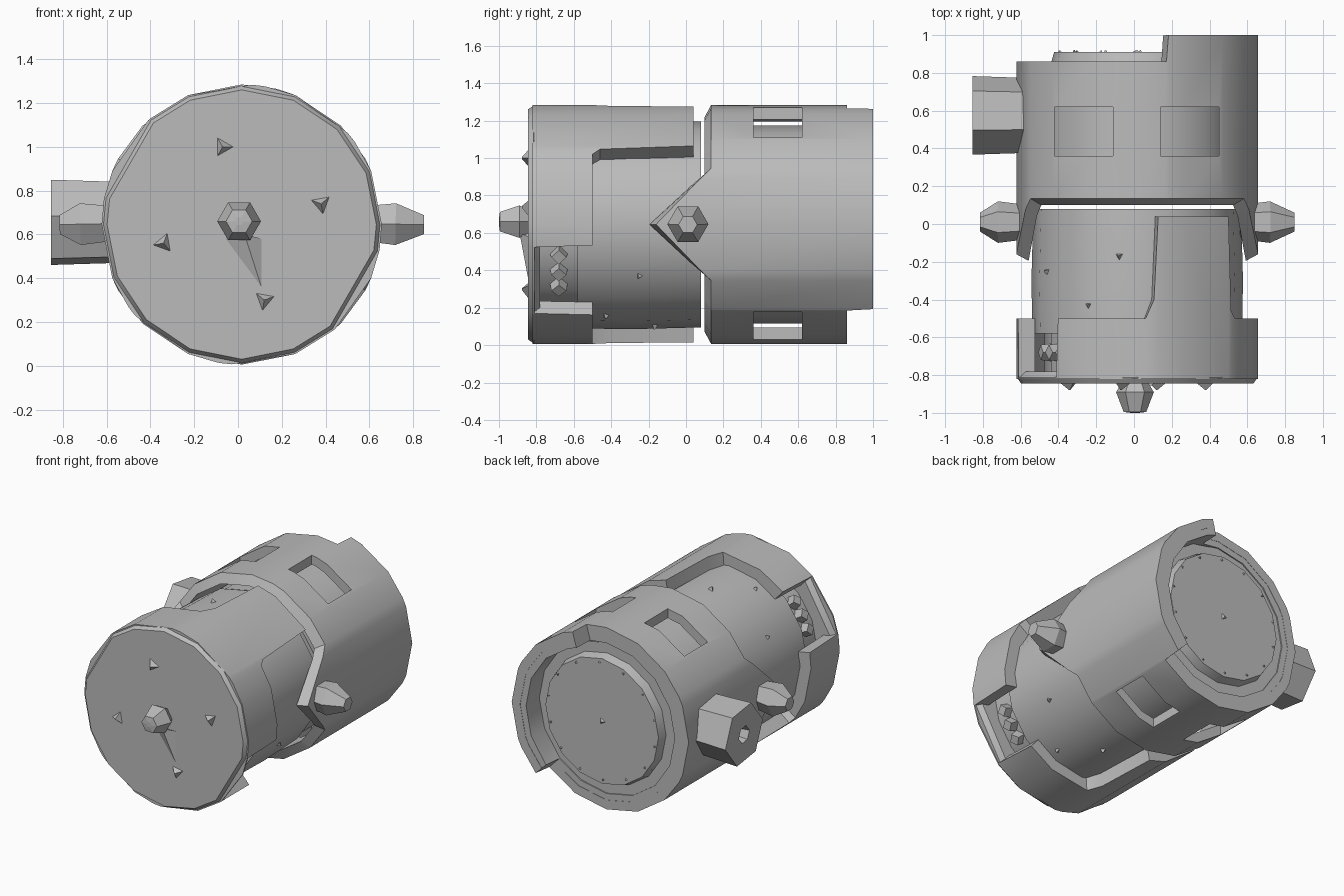
import bpy, bmesh, math
from mathutils import Vector

if "Cube" in bpy.data.objects:
    bpy.data.objects.remove(bpy.data.objects["Cube"], do_unlink=True)

CX, CZ, R = 0.017, 0.645, 0.64      # barrel axis and outer radius
BASE = [22.5 * i for i in range(16)]

grey = bpy.data.materials.new("plain_grey")
grey.use_nodes = True
grey.diffuse_color = (0.5, 0.5, 0.5, 1)
grey.node_tree.nodes["Principled BSDF"].inputs["Base Color"].default_value = (0.5, 0.5, 0.5, 1)


def finish(name, bm, smooth=True):
    bmesh.ops.recalc_face_normals(bm, faces=bm.faces)
    mesh = bpy.data.meshes.new(name)
    bm.to_mesh(mesh)
    bm.free()
    mesh.materials.append(grey)
    ob = bpy.data.objects.new(name, mesh)
    bpy.context.collection.objects.link(ob)
    if smooth:
        bpy.ops.object.select_all(action='DESELECT')
        ob.select_set(True)
        bpy.context.view_layer.objects.active = ob
        bpy.ops.object.shade_smooth_by_angle(angle=math.radians(30))
    return ob


def radial(r, deg, y):
    a = math.radians(deg)
    return Vector((CX + r * math.cos(a), y, CZ + r * math.sin(a)))


def turned(name, profile, angles, origin, axis, smooth=False):
    """Solid of (radius, distance) rings around an axis."""
    bm = bmesh.new()
    rot = Vector(axis).to_track_quat('Z', 'Y')
    rings = []
    for r, t in profile:
        ring = []
        for d in angles:
            a = math.radians(d)
            p = Vector((r * math.cos(a), r * math.sin(a), t))
            ring.append(bm.verts.new(Vector(origin) + rot @ p))
        rings.append(ring)
    n = len(angles)
    for lo, hi in zip(rings, rings[1:]):
        for i in range(n):
            j = (i + 1) % n
            bm.faces.new((lo[i], lo[j], hi[j], hi[i]))
    bm.faces.new(rings[0])
    bm.faces.new(rings[-1])
    return finish(name, bm, smooth)


def barrel(name, profile, angles=BASE):
    """Solid of (radius, y) rings around the barrel axis."""
    bm = bmesh.new()
    rings = [[bm.verts.new(radial(r, d, y)) for d in angles] for r, y in profile]
    n = len(angles)
    for lo, hi in zip(rings, rings[1:]):
        for i in range(n):
            j = (i + 1) % n
            bm.faces.new((lo[i], lo[j], hi[j], hi[i]))
    bm.faces.new(rings[0])
    bm.faces.new(rings[-1])
    return finish(name, bm)


def edge_y(keys, deg):
    """Height of a shell edge at an angle, straight between keys."""
    pts = [(keys[-1][0] - 360, keys[-1][1])] + keys + [(keys[0][0] + 360, keys[0][1])]
    for (a, ya), (b, yb) in zip(pts, pts[1:]):
        if a <= deg <= b and b > a:
            return ya + (yb - ya) * (deg - a) / (b - a)
    return keys[0][1]


def shell(name, r_in, r_out, front, rear, bevel=0.0):
    """Tube whose front and rear edges follow angle keys."""
    marks = {k[0] for k in front + rear}
    angles = sorted(marks | {d for d in BASE if all(abs(d - m) > 4 for m in marks)})
    bm = bmesh.new()
    loops = []
    for d in angles:
        a, b = edge_y(front, d), edge_y(rear, d)
        loops.append([bm.verts.new(radial(r, d, y)) for r, y in
                      ((r_out, a), (r_out, b), (r_in, b), (r_in, a - bevel))])
    for i, lo in enumerate(loops):
        hi = loops[(i + 1) % len(loops)]
        for k in range(4):
            m = (k + 1) % 4
            bm.faces.new((lo[k], lo[m], hi[m], hi[k]))
    return finish(name, bm)


def twice(keys):
    return keys + [(d + 180, y) for d, y in keys]


def even(n):
    return [360 * i / n for i in range(n)]


# front half: cap with two flats, stepped shell, inner drum
cap_angles = [d for d in BASE if not 131 < d % 180 < 169] + [131, 169, 311, 349]
barrel("front_cap", [(0.615, -0.845), (0.635, -0.815), (0.6, -0.78)], sorted(cap_angles))
shell("front_shell", 0.55, R, [(0, -0.82), (180, -0.82)],
      twice([(0, -0.5), (36, -0.5), (39, -0.46), (41, 0.04), (80, 0.04), (82, -0.4),
             (86, -0.5), (131, -0.5), (132, -0.81), (169, -0.81), (170, -0.5)]))
barrel("front_neck", [(0.49, -0.8), (0.49, -0.55)])
barrel("front_drum", [(0.555, -0.58), (0.56, -0.3), (0.55, 0.08)])

# small blocks inside the two shell notches
for side in (0, 180):
    for deg in (139, 150, 161):
        p = radial(0.49, deg + side, -0.68)
        out = p - Vector((CX, -0.68, CZ))
        turned("notch_block", [(0.05, -0.03), (0.04, 0.05)], even(4), p, out)

# rear half: sleeve with pointed sides, cut by four windows
front_keys = twice([(0, -0.16), (28, 0.135), (152, 0.135)])
rear_keys = [(0, 1.0), (75, 1.0), (76, 0.86), (314, 0.86), (315, 1.0)]
sleeve = shell("rear_sleeve", 0.575, R, front_keys, rear_keys, 0.035)
for x in (-0.265, 0.295):
    for z in (0.05, 1.24):
        bm = bmesh.new()
        bmesh.ops.create_cube(bm, size=1)
        bmesh.ops.scale(bm, vec=(0.31, 0.26, 0.46), verts=bm.verts)
        bmesh.ops.translate(bm, vec=(x, 0.49, z), verts=bm.verts)
        cutter = finish("window_cutter", bm, False)
        cutter.hide_render = True
        cutter.hide_viewport = True
        cutter.display_type = 'WIRE'
        cut = sleeve.modifiers.new("window", 'BOOLEAN')
        cut.operation = 'DIFFERENCE'
        cut.solver = 'EXACT'
        cut.object = cutter
bpy.context.view_layer.update()
cut_mesh = bpy.data.meshes.new_from_object(sleeve.evaluated_get(bpy.context.evaluated_depsgraph_get()))
sleeve.modifiers.clear()
sleeve.data = cut_mesh
for ob in [o for o in bpy.data.objects if o.name.startswith("window_cutter")]:
    bpy.data.objects.remove(ob, do_unlink=True)

barrel("rear_drum", [(0.53, 0.13), (0.53, 0.85)])
shell("rear_collar", 0.53, 0.6, [(0, 0.8), (180, 0.8)], [(d, y - 0.002) for d, y in rear_keys])
barrel("rear_disc", [(0.46, 0.84), (0.44, 0.91)])

# rear studs around the disc and one in the middle
for i, d in enumerate(even(14)):
    turned("rear_stud", [(0.035, 0), (0.004, 0.05)], [a + 40 * i for a in even(3)],
           radial(0.41, d + 10, 0.87), (0.3 * math.cos(d), 1, 0))
turned("rear_centre_stud", [(0.03, 0), (0.004, 0.012)], even(3), (CX, 0.908, CZ), (0, 1, 0))

# knobs on the front and both sides
turned("front_knob", [(0.07, 0), (0.1, 0.05), (0.06, 0.155), (0.02, 0.16)], even(6),
       (0.005, -0.84, 0.66), (0, -1, 0))
for side, reach in ((1, 0.85), (-1, 0.815)):
    turned("side_knob", [(0.09, 0), (0.11, 0.16), (0.05, reach - 0.56)], even(6),
           (side * 0.56, 0.01, 0.65), (side, 0, -0.02))

# studs on the front cap and the ridge below the knob
for x, z, turn in ((-0.07, 1.0, 0), (0.38, 0.74, 40), (-0.34, 0.56, 70), (0.12, 0.3, 20)):
    turned("front_stud", [(0.05, 0), (0.005, 0.035)], [a + turn for a in even(3)],
           (x, -0.843, z), (0, -1, 0))
bm = bmesh.new()
ridge = [bm.verts.new(p) for p in ((-0.06, -0.843, 0.58), (0.11, -0.843, 0.58),
                                   (0.11, -0.843, 0.35), (0.03, -0.89, 0.6))]
for i in range(4):
    bm.faces.new([v for k, v in enumerate(ridge) if k != i])
finish("front_ridge", bm, False)

# small studs on the front drum
for d, y in ((100, -0.17), (118, -0.43), (150, -0.25), (280, -0.17), (298, -0.43), (330, -0.25)):
    p = radial(0.54, d, y)
    turned("drum_stud", [(0.025, 0), (0.004, 0.03)], even(3), p, p - Vector((CX, y, CZ)))

# hexagonal side socket with a recessed hole
turned("side_socket", [(0.2, 0), (0.21, 0.295), (0.06, 0.295), (0.05, 0.22)],
       [a + 8 for a in even(6)], (-0.56, 0.575, 0.655), (-1, 0, 0))
